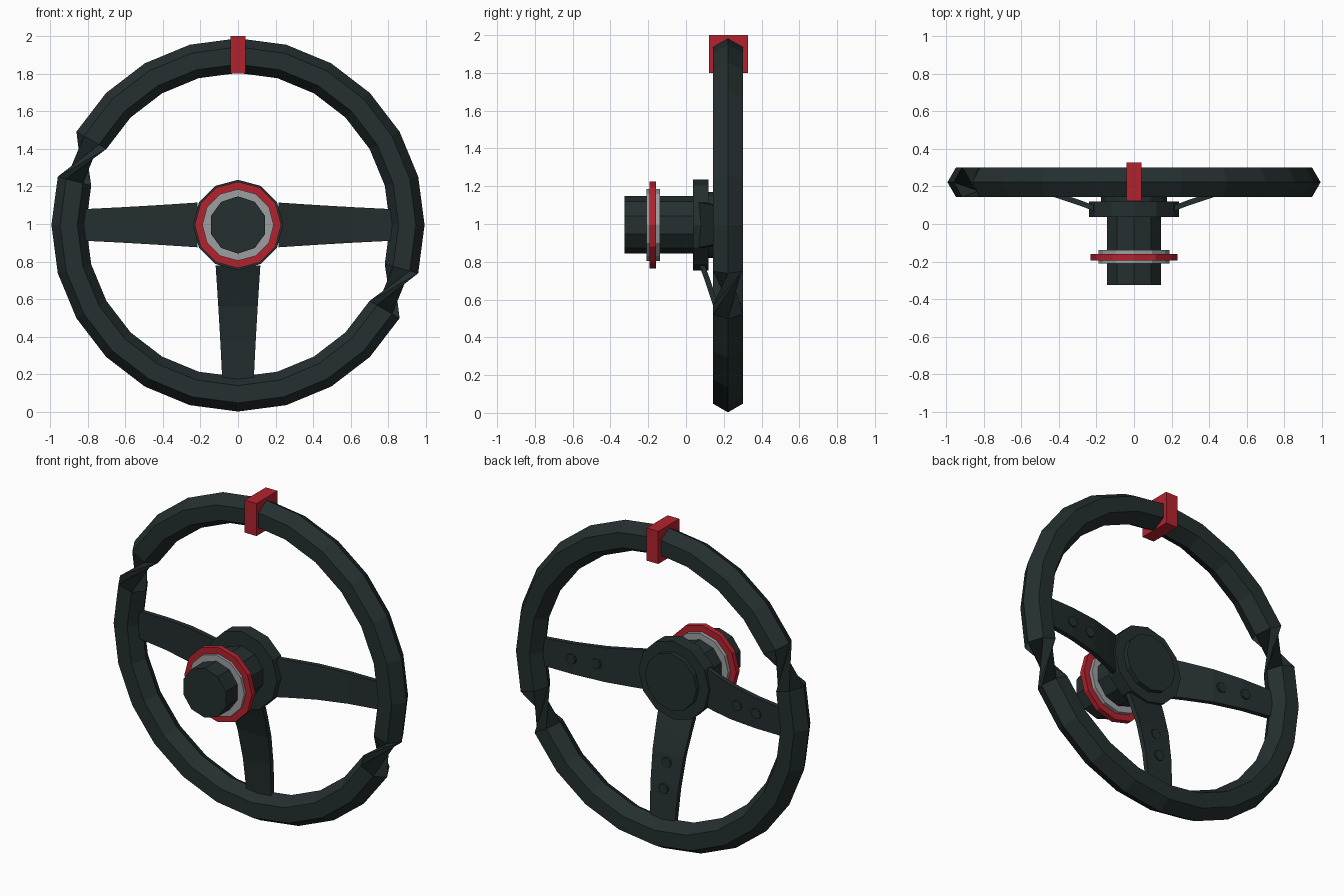
import bpy, bmesh, math
from mathutils import Matrix, Vector

if "Cube" in bpy.data.objects:
    bpy.data.objects.remove(bpy.data.objects["Cube"])

CZ = 0.995  # height of the wheel axis


def mat(name, col):
    m = bpy.data.materials.new(name)
    m.diffuse_color = (*col, 1)
    m.use_nodes = True
    m.node_tree.nodes["Principled BSDF"].inputs["Base Color"].default_value = m.diffuse_color
    return m


DARK = mat("dark_charcoal", (0.018, 0.028, 0.029))
RED = mat("red", (0.45, 0.016, 0.027))
SILVER = mat("silver_grey", (0.34, 0.345, 0.355))


def finish(name, bm, material):
    bmesh.ops.recalc_face_normals(bm, faces=bm.faces)
    me = bpy.data.meshes.new(name)
    bm.to_mesh(me)
    bm.free()
    me.materials.append(material)
    ob = bpy.data.objects.new(name, me)
    bpy.context.collection.objects.link(ob)
    return ob


def disc(name, r, y0, y1, sides, material, x=0, z=CZ):
    """Flat-sided cylinder along y with one corner pointing up."""
    bm = bmesh.new()
    pts = [(x + r * math.sin(2 * math.pi * i / sides),
            z + r * math.cos(2 * math.pi * i / sides)) for i in range(sides)]
    a, b = ([bm.verts.new((px, y, pz)) for px, pz in pts] for y in (y0, y1))
    bm.faces.new(a)
    bm.faces.new(b)
    for i in range(sides):
        j = (i + 1) % sides
        bm.faces.new((a[i], a[j], b[j], b[i]))
    return finish(name, bm, material)


# Rim: 24 hexagonal sections; the two halves join with a half twist
def rim():
    bm = bmesh.new()
    rings = []
    for s in range(24):
        a = math.radians(-15 + 15 * s)
        ring = []
        for k in range(6):
            t = math.radians(60 * k)
            r = 0.9 + 0.092 * math.cos(t)
            y = 0.222 + 0.092 * math.sin(t)
            ring.append(bm.verts.new((r * math.cos(a), y, CZ + r * math.sin(a))))
        rings.append(ring)
    for s in range(24):
        p, q = rings[s], rings[(s + 1) % 24]
        off = 3 if s in (11, 23) else 0
        for k in range(6):
            bm.faces.new((p[k], p[(k + 1) % 6], q[(k + 1 + off) % 6], q[(k + off) % 6]))
    finish("rim", bm, DARK)


rim()

# Red marker band at the top of the rim
bm = bmesh.new()
bmesh.ops.create_cube(bm, size=1, matrix=Matrix.Translation((0, 0.225, 1.9))
                      @ Matrix.Diagonal((0.08, 0.205, 0.2, 1)))
finish("top_marker", bm, RED)

# Hub parts
disc("hub_column", 0.152, -0.325, 0.06, 10, DARK)
disc("silver_collar", 0.19, -0.21, -0.138, 12, SILVER)
disc("red_collar", 0.23, -0.193, -0.16, 12, RED)
disc("hub_flange", 0.24, 0.037, 0.12, 12, DARK)
disc("hub_cap", 0.175, 0.11, 0.148, 12, DARK)

# Spokes: radius, front depth, half width
PROFILE = [(0.215, 0.07, 0.119), (0.29, 0.098, 0.114), (0.43, 0.145, 0.105),
           (0.62, 0.182, 0.094), (0.86, 0.205, 0.082)]
THICK = 0.03


def depth(r):
    for (r0, y0, _), (r1, y1, _) in zip(PROFILE, PROFILE[1:]):
        if r <= r1:
            return y0 + (y1 - y0) * (r - r0) / (r1 - r0)


def spoke(name, angle):
    rot = Matrix.Translation((0, 0, CZ)) @ Matrix.Rotation(math.radians(angle), 4, 'Y')
    bm = bmesh.new()
    loops = [[bm.verts.new(rot @ Vector(p)) for p in
              ((r, y, -w), (r, y, w), (r, y + THICK, w), (r, y + THICK, -w))]
             for r, y, w in PROFILE]
    bm.faces.new(loops[0])
    bm.faces.new(loops[-1])
    for p, q in zip(loops, loops[1:]):
        for k in range(4):
            bm.faces.new((p[k], p[(k + 1) % 4], q[(k + 1) % 4], q[k]))
    finish(name, bm, DARK)
    # Two bolt heads on the back of the spoke
    for i, r in enumerate((0.48, 0.63)):
        c = rot @ Vector((r, depth(r) + THICK, 0))
        disc(f"{name}_bolt_{i + 1}", 0.032, c.y - 0.012, c.y + 0.01, 8, DARK, c.x, c.z)


for n, ang in (("right_spoke", 0), ("lower_spoke", 90), ("left_spoke", 180)):
    spoke(n, ang)
